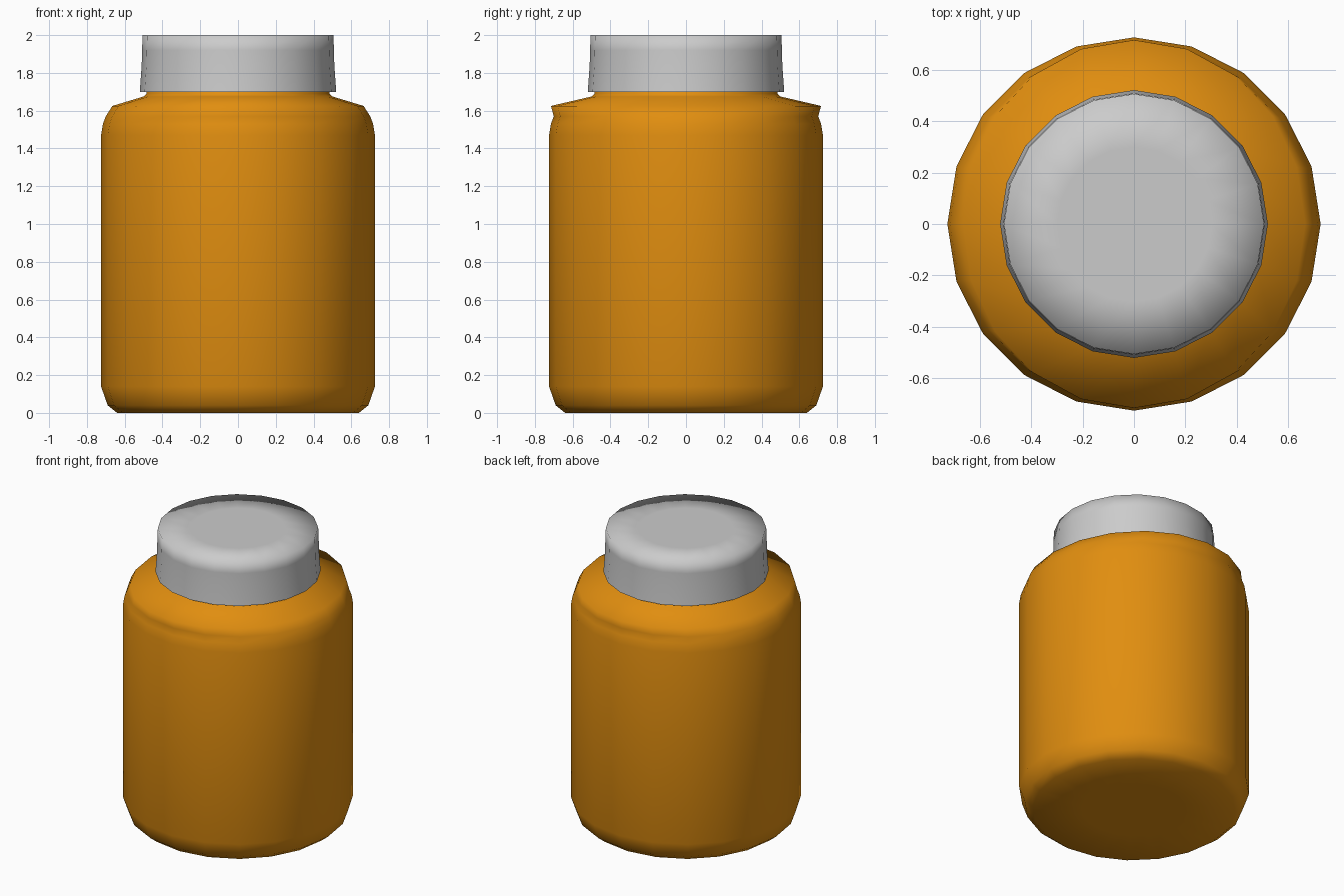
import bpy, bmesh
from math import cos, sin, pi

if "Cube" in bpy.data.objects:
    bpy.data.objects.remove(bpy.data.objects["Cube"])

SIDES = 20


def lathe(name, profile, color=None, sharp=()):
    """Spin (x radius, z, y radius scale) rings; radius 0 makes a pole. sharp = ring indices kept hard."""
    bm = bmesh.new()
    rings = []
    for r, z, *ys in profile:
        k = ys[0] if ys else 1.0
        if r == 0:
            rings.append([bm.verts.new((0, 0, z))] * SIDES)
        else:
            rings.append([bm.verts.new((r * cos(2 * pi * i / SIDES),
                                        k * r * sin(2 * pi * i / SIDES), z))
                          for i in range(SIDES)])
    for a, b in zip(rings, rings[1:]):
        for i in range(SIDES):
            j = (i + 1) % SIDES
            quad = list(dict.fromkeys((a[i], a[j], b[j], b[i])))
            bm.faces.new(quad).smooth = True
    for s in sharp:
        for i in range(SIDES):
            edge = bm.edges.get((rings[s][i], rings[s][(i + 1) % SIDES]))
            edge.smooth = False
    bmesh.ops.recalc_face_normals(bm, faces=bm.faces)
    mesh = bpy.data.meshes.new(name)
    bm.to_mesh(mesh)
    bm.free()
    obj = bpy.data.objects.new(name, mesh)
    bpy.context.collection.objects.link(obj)
    if color:
        mat = bpy.data.materials.new(name + "_material")
        mat.diffuse_color = color
        mat.use_nodes = True
        mat.node_tree.nodes["Principled BSDF"].inputs["Base Color"].default_value = mat.diffuse_color
        mesh.materials.append(mat)
    return obj


# Amber bottle body; the shoulder ring is slightly oval, wider front to back
lathe("bottle_body", [
    (0, 0), (0.32, 0), (0.64, 0), (0.69, 0.04), (0.725, 0.14),
    (0.725, 1.47), (0.715, 1.53), (0.70, 1.57), (0.665, 1.625, 1.075),
    (0.50, 1.675), (0.485, 1.69), (0.485, 1.74), (0, 1.74),
], color=(0.75, 0.27, 0.005, 1))

# Grey screw lid, gently tapered
lathe("lid", [
    (0, 1.70), (0.52, 1.70), (0.51, 1.84), (0.508, 1.92),
    (0.505, 2.0), (0.30, 2.0), (0, 2.0),
], sharp=(1,))
